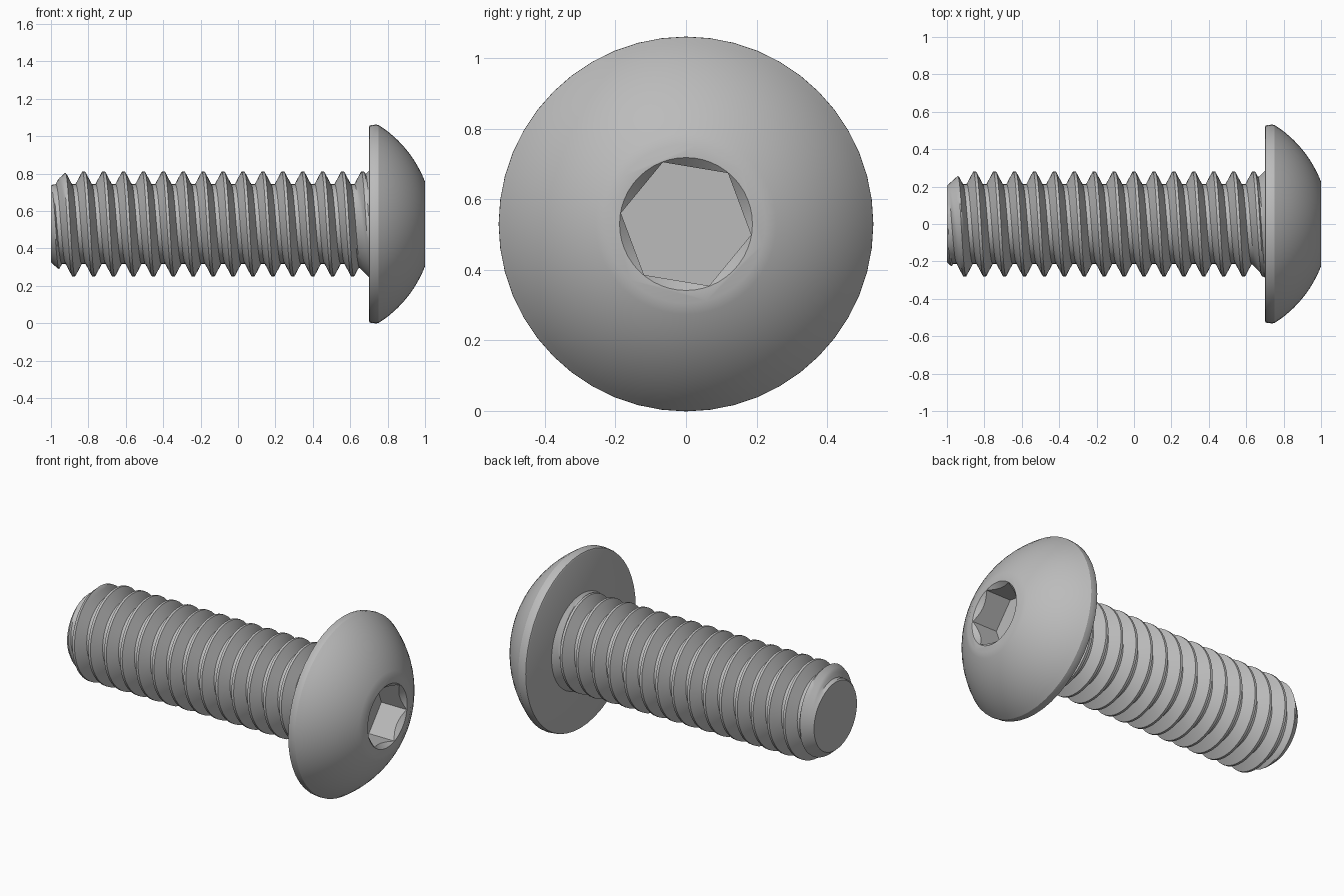
import bpy, bmesh, math
from math import sin, cos, pi, radians

AXIS_Z = 0.53          # height of the screw axis
SEGMENTS = 48
PITCH = 0.1065
CREST, ROOT = 0.28, 0.213
TIP, SEAT = -1.0, 0.70  # shank end and underside of the head

cube = bpy.data.objects.get("Cube")
if cube:
    bpy.data.objects.remove(cube, do_unlink=True)

steel = bpy.data.materials.new("grey_steel")
steel.use_nodes = True
colour = (0.5, 0.5, 0.5, 1)
steel.diffuse_color = colour
steel.node_tree.nodes["Principled BSDF"].inputs["Base Color"].default_value = colour


def around(x, r, angle):
    """Point at a radius and angle around the screw axis."""
    return (x, -r * sin(angle), AXIS_Z + r * cos(angle))


def finish(bm, name):
    bmesh.ops.recalc_face_normals(bm, faces=bm.faces)
    mesh = bpy.data.meshes.new(name)
    bm.to_mesh(mesh)
    bm.free()
    mesh.materials.append(steel)
    obj = bpy.data.objects.new(name, mesh)
    bpy.context.collection.objects.link(obj)
    return obj


def activate(obj):
    bpy.ops.object.select_all(action='DESELECT')
    obj.select_set(True)
    bpy.context.view_layer.objects.active = obj


def lathe(name, profile, sides, turn=0.0):
    """Closed solid from (x, radius) points turned around the axis."""
    bm = bmesh.new()
    rings = [[bm.verts.new(around(x, r, turn + 2 * pi * k / sides)) for k in range(sides)]
             for x, r in profile]
    for a, b in zip(rings, rings[1:]):
        for k in range(sides):
            n = (k + 1) % sides
            bm.faces.new((a[k], a[n], b[n], b[k]))
    bm.faces.new(rings[0])
    bm.faces.new(rings[-1])
    return finish(bm, name)


# Domed head: short rounded rim, then an arc centred on the axis
centre, radius = 0.414, 0.628
start, end = math.atan2(0.53, 0.336), math.atan2(0.225, 0.586)
arc = [start + (end - start) * i / 12 for i in range(13)]
profile = [(SEAT, 0.518), (0.704, 0.526), (0.712, 0.529), (0.735, 0.531)]
profile += [(centre + radius * cos(a), radius * sin(a)) for a in arc]
head = lathe("domed_head", profile, SEGMENTS)

# Hexagonal socket with a conical lead-in
cutters = [
    lathe("socket_cutter", [(0.83, 0.187), (1.1, 0.187)], 6, radians(20.5)),
    lathe("lead_in_cutter", [(0.90, 0.088), (1.02, 0.208)], SEGMENTS),
]
for cutter in cutters:
    cutter.hide_render = True
    activate(head)
    cut = head.modifiers.new("cut", 'BOOLEAN')
    cut.operation = 'DIFFERENCE'
    cut.solver = 'EXACT'
    cut.object = cutter
    bpy.ops.object.modifier_apply(modifier=cut.name)
    bpy.data.objects.remove(cutter, do_unlink=True)

# Threaded shank: one pitch of thread profile swept along a right-hand helix
FLANK = 5
tooth = [(-0.07, CREST), (0.07, CREST)]
for i in range(1, FLANK + 1):
    t = i / FLANK
    tooth.append((0.07 + 0.33 * t, CREST + (ROOT - CREST) * t))
for i in range(FLANK):
    t = i / FLANK
    tooth.append((0.60 + 0.33 * t, ROOT + (CREST - ROOT) * t))


def thread_point(angle, turn, offset, r):
    x = -0.825 + PITCH * (turn + offset + angle / (2 * pi))
    r = min(r, 0.205 + 0.9 * (x - TIP))      # chamfered tip
    r = max(r, 0.285 - (SEAT - x), 0.05)     # flare under the head
    return around(x, r, angle)


bm = bmesh.new()
columns = [[bm.verts.new(thread_point(2 * pi * k / SEGMENTS, turn, offset, r))
            for turn in range(-3, 16) for offset, r in tooth] for k in range(SEGMENTS)]
for k in range(SEGMENTS):
    here = columns[k]
    # The last column joins the first one a full turn further along
    there = columns[k + 1] if k + 1 < SEGMENTS else columns[0][len(tooth):]
    for m in range(len(there) - 1):
        bm.faces.new((here[m], here[m + 1], there[m + 1], there[m]))

# Trim both ends square and cap them
for x, direction in ((TIP, -1), (SEAT, 1)):
    result = bmesh.ops.bisect_plane(
        bm, geom=bm.verts[:] + bm.edges[:] + bm.faces[:], dist=1e-5,
        plane_co=(x, 0, 0), plane_no=(direction, 0, 0), clear_outer=True)
    rim = [e for e in result["geom_cut"] if isinstance(e, bmesh.types.BMEdge) and e.is_boundary]
    bmesh.ops.edgeloop_fill(bm, edges=rim)
shank = finish(bm, "threaded_shank")

# Smooth curved surfaces, crisp thread and socket edges
for obj in (head, shank):
    activate(obj)
    bpy.ops.object.shade_smooth_by_angle(angle=radians(30))
